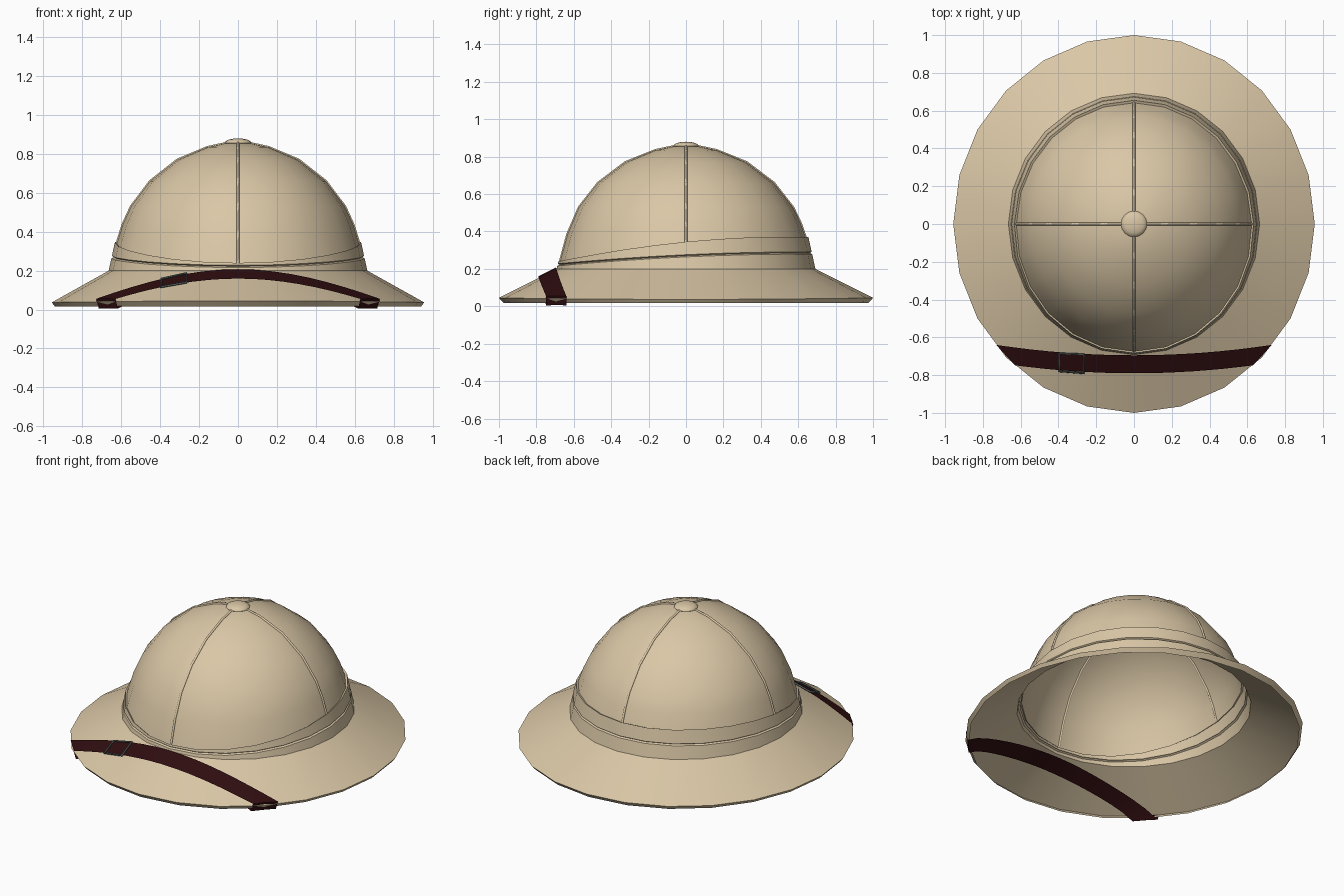
import bpy, bmesh, math

if "Cube" in bpy.data.objects:
    bpy.data.objects.remove(bpy.data.objects["Cube"])

def material(name, rgb):
    m = bpy.data.materials.new(name)
    m.diffuse_color = (*rgb, 1)
    m.use_nodes = True
    m.node_tree.nodes["Principled BSDF"].inputs["Base Color"].default_value = m.diffuse_color
    return m

tan = material("tan cloth", (0.70, 0.57, 0.38))
leather = material("dark red leather", (0.028, 0.004, 0.005))
metal = material("grey metal", (0.08, 0.11, 0.11))

def finish(bm, name, mat, angle=30):
    bmesh.ops.recalc_face_normals(bm, faces=bm.faces)
    me = bpy.data.meshes.new(name)
    bm.to_mesh(me)
    bm.free()
    me.shade_smooth()
    me.set_sharp_from_angle(angle=math.radians(angle))
    me.materials.append(mat)
    ob = bpy.data.objects.new(name, me)
    bpy.context.collection.objects.link(ob)
    return ob

def tube(name, pts, depth, mat, closed=False):
    cu = bpy.data.curves.new(name, 'CURVE')
    cu.dimensions = '3D'
    cu.bevel_depth = depth
    cu.bevel_resolution = 1
    sp = cu.splines.new('POLY')
    sp.points.add(len(pts) - 1)
    for p, co in zip(sp.points, pts):
        p.co = (*co, 1)
    sp.use_cyclic_u = closed
    cu.materials.append(mat)
    ob = bpy.data.objects.new(name, cu)
    bpy.context.collection.objects.link(ob)

# Crown profile: radius in x by height
DOME = [(0.20, 0.655), (0.24, 0.648), (0.36, 0.618), (0.445, 0.59), (0.53, 0.55), (0.66, 0.452),
        (0.77, 0.312), (0.835, 0.157), (0.858, 0.05)]

def dome_r(z):
    for (z0, r0), (z1, r1) in zip(DOME, DOME[1:]):
        if z <= z1:
            return r0 + (r1 - r0) * (z - z0) / (z1 - z0)
    return DOME[-1][1]

def column(a):
    """Points from brim edge to crown top at angle a."""
    c, s = math.cos(a), math.sin(a)
    top = 0.345 + 0.065 * s - 0.04 * s * s      # band dips towards the front
    mid = 0.27 + 0.0315 * s - 0.0165 * s * s
    P = lambda rx, ry, z: (rx * c, ry * s, z)
    band = lambda z, d=0: P(0.665 - 0.22 * (z - 0.2) - d, 0.692 - 0.22 * (z - 0.2) - d, z)
    pts = [P(0.942, 0.975, 0.017), P(0.957, 1.0, 0.037 + 0.008 * s * s), band(0.2),
           band(mid - 0.006), band(mid, 0.01), band(mid + 0.006), band(top)]
    for z in (top - 0.006, (top + 0.53) / 2, 0.53, 0.66, 0.77, 0.835, 0.858):
        r = dome_r(z)
        pts.append(P(r, r * 1.04, z))
    return pts

# Helmet shell: brim, band and crown in one lofted surface
N = 24
bm = bmesh.new()
cols = [[bm.verts.new(p) for p in column(2 * math.pi * i / N)] for i in range(N)]
for i in range(N):
    a, b = cols[i], cols[(i + 1) % N]
    for j in range(len(a) - 1):
        bm.faces.new((a[j], b[j], b[j + 1], a[j + 1]))
bm.faces.new([c[-1] for c in cols])
finish(bm, "helmet_shell", tan)

# Seams over the crown
for k, side in enumerate(("right", "back", "left", "front")):
    tube("crown_seam_" + side, column(k * math.pi / 2)[7:], 0.007, tan)

# Top button
bm = bmesh.new()
bmesh.ops.create_uvsphere(bm, u_segments=16, v_segments=8, radius=1)
for v in bm.verts:
    v.co = (v.co.x * 0.069, v.co.y * 0.069, 0.857 + v.co.z * 0.023)
finish(bm, "top_button", tan, 60)

# Strap wrapped over and under the front of the brim
def brim_z(x, y):
    s = math.hypot(x / 0.957, y)
    return 0.2 - (s - 0.69) / 0.31 * 0.157

def strap_point(t, w):
    """t runs -1..1 along the strap, w runs 0 (inner edge) .. 1 (outer edge)."""
    x = t * (0.73 - 0.1 * w)
    y = -0.695 - 0.095 * w + (0.055 - 0.013 * w) * t * t
    return x, y

bm = bmesh.new()
S = 16
loops = []
for w in (0, 0.5, 1):
    over, under = [], []
    for i in range(S + 1):
        t = 2 * i / S - 1
        x, y = strap_point(t, w)
        z = brim_z(x, y)
        over.append(bm.verts.new((x, y, z + 0.010)))
        k = 1 - 0.02 * t ** 8
        low = z - 0.015 - 0.025 * t ** 8
        under.append(bm.verts.new((x * k, y, max(0, low))))
    loops.append(over + under[::-1])
for a, b in zip(loops, loops[1:]):
    for i in range(len(a)):
        j = (i + 1) % len(a)
        bm.faces.new((a[i], a[j], b[j], b[i]))
finish(bm, "brim_strap", leather)

# Buckle frame on the strap
corners = [(-0.395, -0.685), (-0.265, -0.69), (-0.265, -0.79), (-0.395, -0.78)]
tube("strap_buckle", [(x, y, brim_z(x, y) + 0.014) for x, y in corners], 0.006, metal, True)
